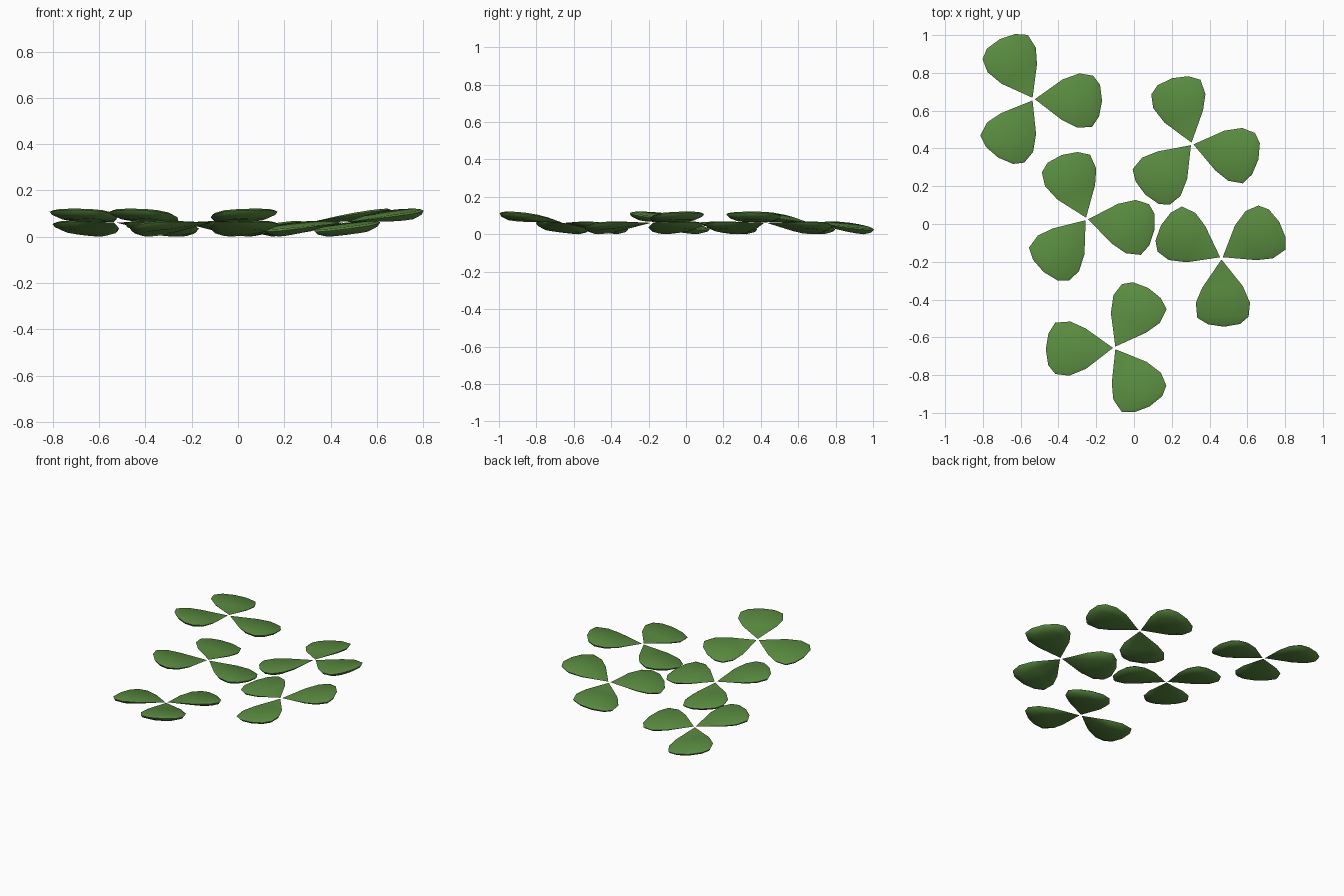
import bpy, bmesh, math
from mathutils import Matrix, Vector

if "Cube" in bpy.data.objects:
    bpy.data.objects.remove(bpy.data.objects["Cube"])

green = bpy.data.materials.new("leaf green")
green.diffuse_color = (0.1, 0.26, 0.05, 1)
green.use_nodes = True
green.node_tree.nodes["Principled BSDF"].inputs["Base Color"].default_value = green.diffuse_color

# Leaflet outline: starts at the pointed tip, opens along +x
OUTLINE = [(0, 0), (.145, -.108), (.225, -.146), (.305, -.142), (.342, -.085), (.357, 0),
           (.345, .085), (.308, .132), (.235, .143), (.145, .108)]
MID = Vector((.23, 0))
TILT = math.radians(8.5)


def add_leaflet(bm, angle):
    """Thin cushion: nearly flat top, rounded rim, bowl-shaped underside."""
    rot = Matrix.Rotation(angle, 4, 'Z') @ Matrix.Translation((.008, 0, 0))
    tip = bm.verts.new(rot @ Vector((0, 0, 0)))
    rings = []
    for scale, z in ((.90, .008), (1, 0), (.93, -.013), (.65, -.029)):
        ring = []
        for x, y in OUTLINE[1:]:
            p = MID + (Vector((x, y)) - MID) * scale
            ring.append(bm.verts.new(rot @ Vector((p.x, p.y, z * min(1, .35 + p.x * 2.6)))))
        rings.append(ring)
    n = len(OUTLINE) - 1
    for a, b in zip(rings, rings[1:]):
        for i in range(n - 1):
            bm.faces.new((a[i], b[i], b[i + 1], a[i + 1]))
        bm.faces.new((tip, b[0], a[0]))
        bm.faces.new((tip, a[-1], b[-1]))
    bm.faces.new([tip] + rings[0])
    bm.faces.new([tip] + rings[-1][::-1])


# Clovers: centre x, centre y, direction of the raised leaflet
CLOVERS = [(-.533, .661, 239), (.307, .423, -13), (-.251, .026, 231),
           (.463, -.18, 32), (-.103, -.656, 301)]
made = []
for i, (x, y, deg) in enumerate(CLOVERS):
    bm = bmesh.new()
    for k in range(3):
        add_leaflet(bm, k * math.tau / 3)
    bmesh.ops.recalc_face_normals(bm, faces=bm.faces)
    # tip the whole clover so its first leaflet rises, then turn and place it
    bm.transform(Matrix.Translation((x, y, 0)) @ Matrix.Rotation(math.radians(deg), 4, 'Z')
                 @ Matrix.Rotation(-TILT, 4, 'Y'))
    low = min(v.co.z for v in bm.verts)
    bmesh.ops.translate(bm, verts=bm.verts, vec=(0, 0, -low))
    me = bpy.data.meshes.new("clover_%d" % (i + 1))
    bm.to_mesh(me)
    bm.free()
    me.materials.append(green)
    ob = bpy.data.objects.new(me.name, me)
    bpy.context.collection.objects.link(ob)
    made.append(ob)

# Smooth shading with sharp edges kept
for ob in made:
    ob.select_set(True)
bpy.context.view_layer.objects.active = made[0]
bpy.ops.object.shade_smooth_by_angle(angle=math.radians(40))
